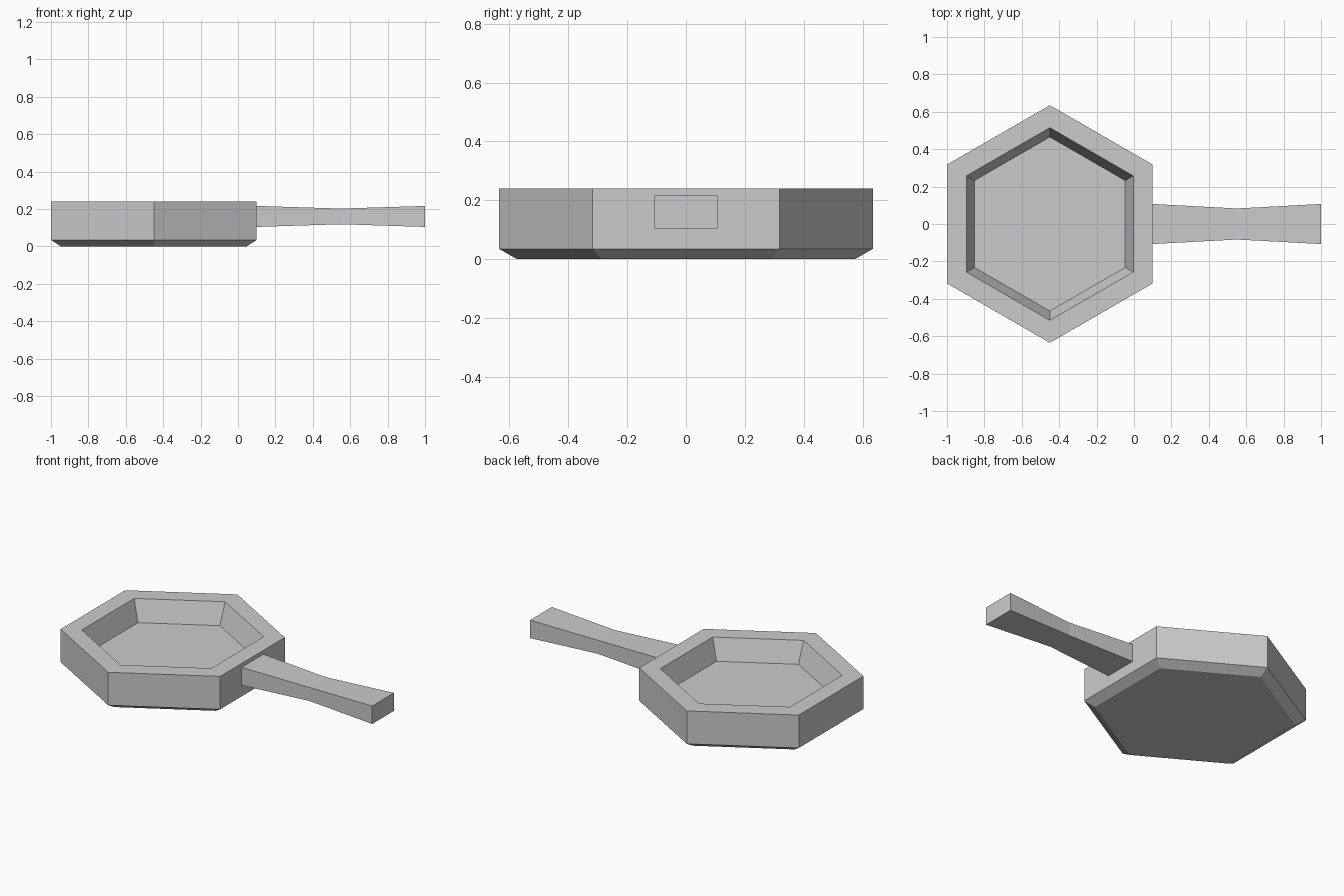
import bpy
import bmesh
import math

default = bpy.data.objects.get("Cube")
if default:
    bpy.data.objects.remove(default, do_unlink=True)

grey = bpy.data.materials.new("plain_grey")
grey.use_nodes = True
colour = (0.6, 0.6, 0.6, 1)
grey.diffuse_color = colour
grey.node_tree.nodes["Principled BSDF"].inputs["Base Color"].default_value = colour


def loft(name, rings):
    """Join successive rings of points with quads and cap both ends."""
    bm = bmesh.new()
    loops = [[bm.verts.new(p) for p in ring] for ring in rings]
    n = len(loops[0])
    for a, b in zip(loops, loops[1:]):
        for i in range(n):
            j = (i + 1) % n
            bm.faces.new((a[i], a[j], b[j], b[i]))
    bm.faces.new(loops[0])
    bm.faces.new(loops[-1])
    bmesh.ops.recalc_face_normals(bm, faces=bm.faces)
    mesh = bpy.data.meshes.new(name)
    bm.to_mesh(mesh)
    bm.free()
    mesh.materials.append(grey)
    obj = bpy.data.objects.new(name, mesh)
    bpy.context.collection.objects.link(obj)
    return obj


def hexagon(radius, z):
    angles = [math.radians(30 + 60 * i) for i in range(6)]
    return [(-0.45 + radius * math.cos(a), radius * math.sin(a), z) for a in angles]


def rectangle(x, half_width, half_height):
    corners = ((-1, -1), (1, -1), (1, 1), (-1, 1))
    return [(x, sy * half_width, 0.16 + sz * half_height) for sy, sz in corners]


# Six-sided pan: chamfered base, outer wall, rim, sloped inner wall, floor
pan_profile = [(0.574, 0), (0.635, 0.035), (0.635, 0.24), (0.515, 0.24), (0.465, 0.11)]
loft("pan", [hexagon(r, z) for r, z in pan_profile])

# Handle with a narrower waist
handle_profile = [(0.1, 0.107, 0.056), (0.55, 0.083, 0.042), (1.0, 0.107, 0.056)]
loft("handle", [rectangle(*section) for section in handle_profile])
